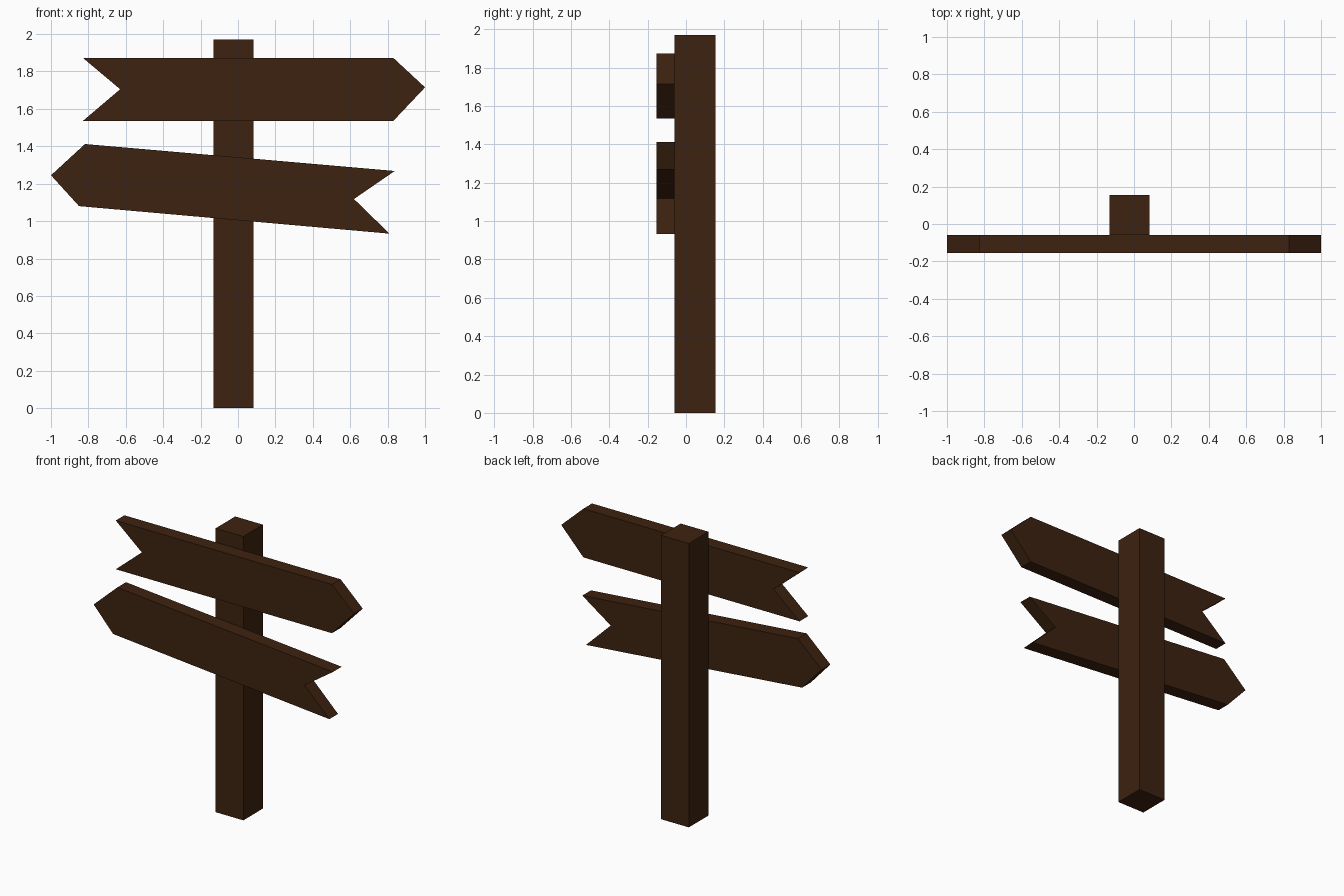
import bpy
import bmesh

cube = bpy.data.objects.get("Cube")
if cube:
    bpy.data.objects.remove(cube, do_unlink=True)

# Dark wood colour
wood = bpy.data.materials.new("dark_brown_wood")
wood.use_nodes = True
colour = (0.047, 0.016, 0.005, 1)
wood.diffuse_color = colour
wood.node_tree.nodes["Principled BSDF"].inputs["Base Color"].default_value = colour


def plank(name, profile, front, back):
    """Extrude an outline in the x-z plane from front to back."""
    bm = bmesh.new()
    face = bm.faces.new([bm.verts.new((x, front, z)) for x, z in profile])
    extruded = bmesh.ops.extrude_face_region(bm, geom=[face], use_keep_orig=True)
    moved = [v for v in extruded["geom"] if isinstance(v, bmesh.types.BMVert)]
    bmesh.ops.translate(bm, verts=moved, vec=(0, back - front, 0))
    bmesh.ops.recalc_face_normals(bm, faces=bm.faces)
    mesh = bpy.data.meshes.new(name)
    bm.to_mesh(mesh)
    bm.free()
    mesh.materials.append(wood)
    obj = bpy.data.objects.new(name, mesh)
    bpy.context.collection.objects.link(obj)
    return obj


BOARD_FRONT, POST_FRONT, POST_BACK = -0.155, -0.06, 0.155

# Square upright post
plank("post", [(-0.13, 0), (0.083, 0), (0.083, 1.97), (-0.13, 1.97)],
      POST_FRONT, POST_BACK)

# Upper arrow board, level, pointing to +x
plank("upper_arrow_board",
      [(-0.83, 1.535), (0.83, 1.535), (1.0, 1.715),
       (0.83, 1.873), (-0.83, 1.873), (-0.63, 1.705)],
      BOARD_FRONT, POST_FRONT)

# Lower arrow board, tilted, pointing to -x
plank("lower_arrow_board",
      [(-0.85, 1.08), (0.81, 0.933), (0.62, 1.118),
       (0.838, 1.268), (-0.818, 1.412), (-1.0, 1.245)],
      BOARD_FRONT, POST_FRONT)
